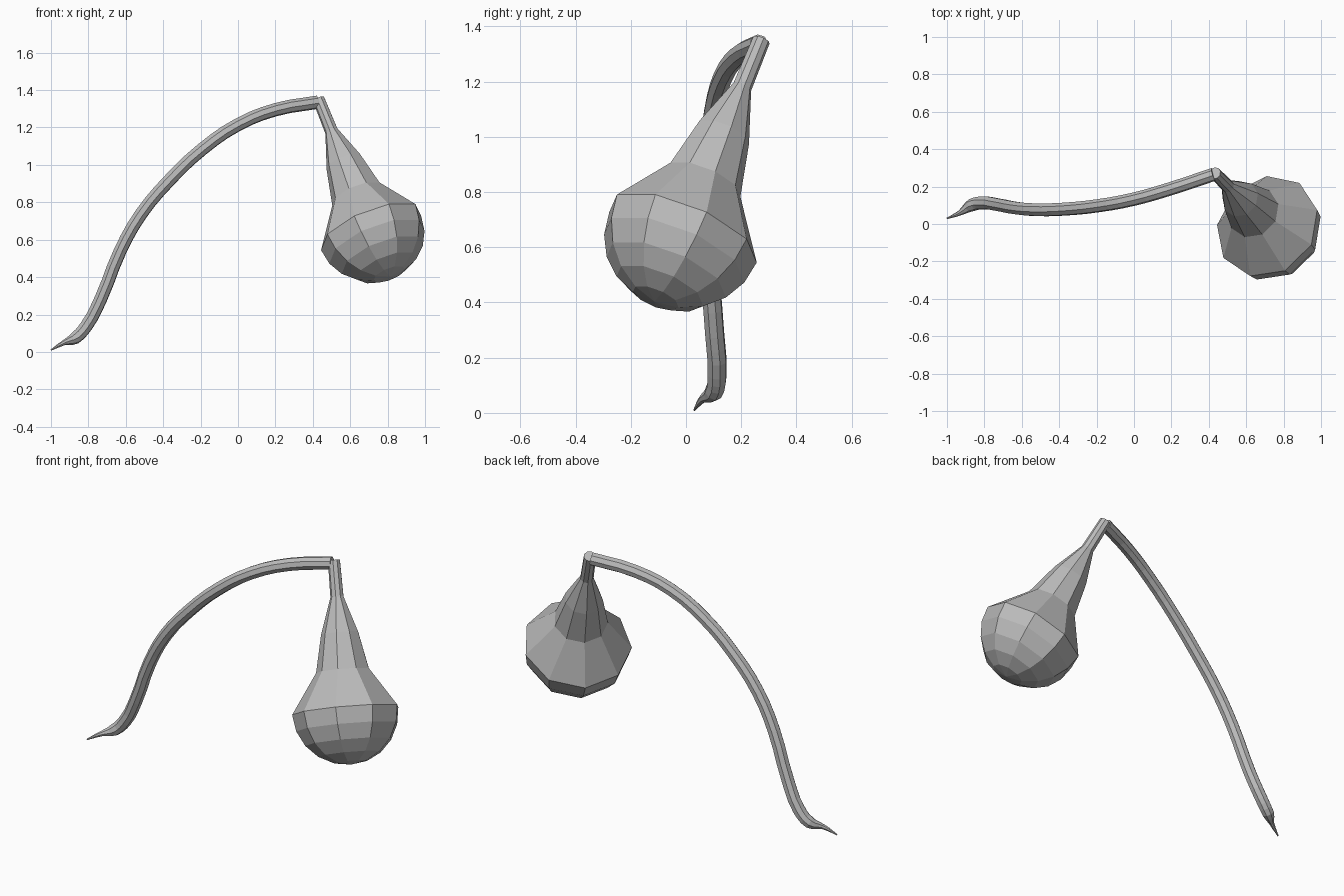
import bpy, bmesh
from math import sin, cos, pi, radians
from mathutils import Vector

cube = bpy.data.objects.get("Cube")
if cube:
    bpy.data.objects.remove(cube, do_unlink=True)

grey = bpy.data.materials.new("plain grey")
grey.use_nodes = True
colour = (0.5, 0.5, 0.5, 1)
grey.diffuse_color = colour
grey.node_tree.nodes["Principled BSDF"].inputs["Base Color"].default_value = colour

# Hanging bulb: nine-sided neck that flares into a faceted half-ball
SIDES = 9
top = Vector((0.432, 0.272, 1.35))
rim = Vector((0.712, -0.012, 0.655))
axis = (rim - top).normalized()
length = (rim - top).length
down = Vector((0, 0, -1))
u = (down - axis * down.dot(axis)).normalized()
v = axis.cross(u)

radius = 0.29
profile = [(0, 0.033), (0.196, 0.036), (0.39, 0.102), (0.59, 0.145)]
BOWL = 5
for i in range(BOWL):
    a = radians(90 / BOWL * i)
    profile.append((length + radius * sin(a), radius * cos(a)))

bm = bmesh.new()
rings = []
for t, r in profile:
    ring = []
    for k in range(SIDES):
        a = 2 * pi * k / SIDES
        ring.append(bm.verts.new(top + axis * t + (u * cos(a) + v * sin(a)) * r))
    rings.append(ring)
for lo, hi in zip(rings, rings[1:]):
    for k in range(SIDES):
        n = (k + 1) % SIDES
        bm.faces.new((lo[k], lo[n], hi[n], hi[k]))
bm.faces.new(rings[0])
pole = bm.verts.new(rim + axis * radius)
for k in range(SIDES):
    bm.faces.new((rings[-1][k], rings[-1][(k + 1) % SIDES], pole))
bmesh.ops.recalc_face_normals(bm, faces=bm.faces)
mesh = bpy.data.meshes.new("bulb")
bm.to_mesh(mesh)
bm.free()
mesh.materials.append(grey)
bpy.context.collection.objects.link(bpy.data.objects.new("bulb", mesh))

# Arching stem: eight-sided tube that thins to a pointed tip (x, y, z, thickness)
path = [
    (-1.0, 0.03, 0.01, 0.1), (-0.93, 0.06, 0.05, 0.4), (-0.87, 0.1, 0.075, 0.95),
    (-0.81, 0.113, 0.14, 1), (-0.733, 0.104, 0.285, 1), (-0.63, 0.085, 0.54, 1),
    (-0.52, 0.076, 0.735, 1), (-0.365, 0.08, 0.92, 1), (-0.19, 0.098, 1.085, 1),
    (0.0, 0.133, 1.215, 1), (0.2, 0.19, 1.295, 1), (0.425, 0.265, 1.335, 1),
]
curve = bpy.data.curves.new("stem", "CURVE")
curve.dimensions = "3D"
curve.bevel_depth = 0.036
curve.bevel_resolution = 2
curve.resolution_u = 3
curve.use_fill_caps = True
spline = curve.splines.new("BEZIER")
spline.bezier_points.add(len(path) - 1)
spline.use_smooth = False
for p, (x, y, z, r) in zip(spline.bezier_points, path):
    p.co = (x, y, z)
    p.radius = r
    p.handle_left_type = p.handle_right_type = "AUTO"
curve.materials.append(grey)
stem = bpy.data.objects.new("stem", curve)
bpy.context.collection.objects.link(stem)
bpy.ops.object.select_all(action="DESELECT")
stem.select_set(True)
bpy.context.view_layer.objects.active = stem
bpy.ops.object.convert(target="MESH")
